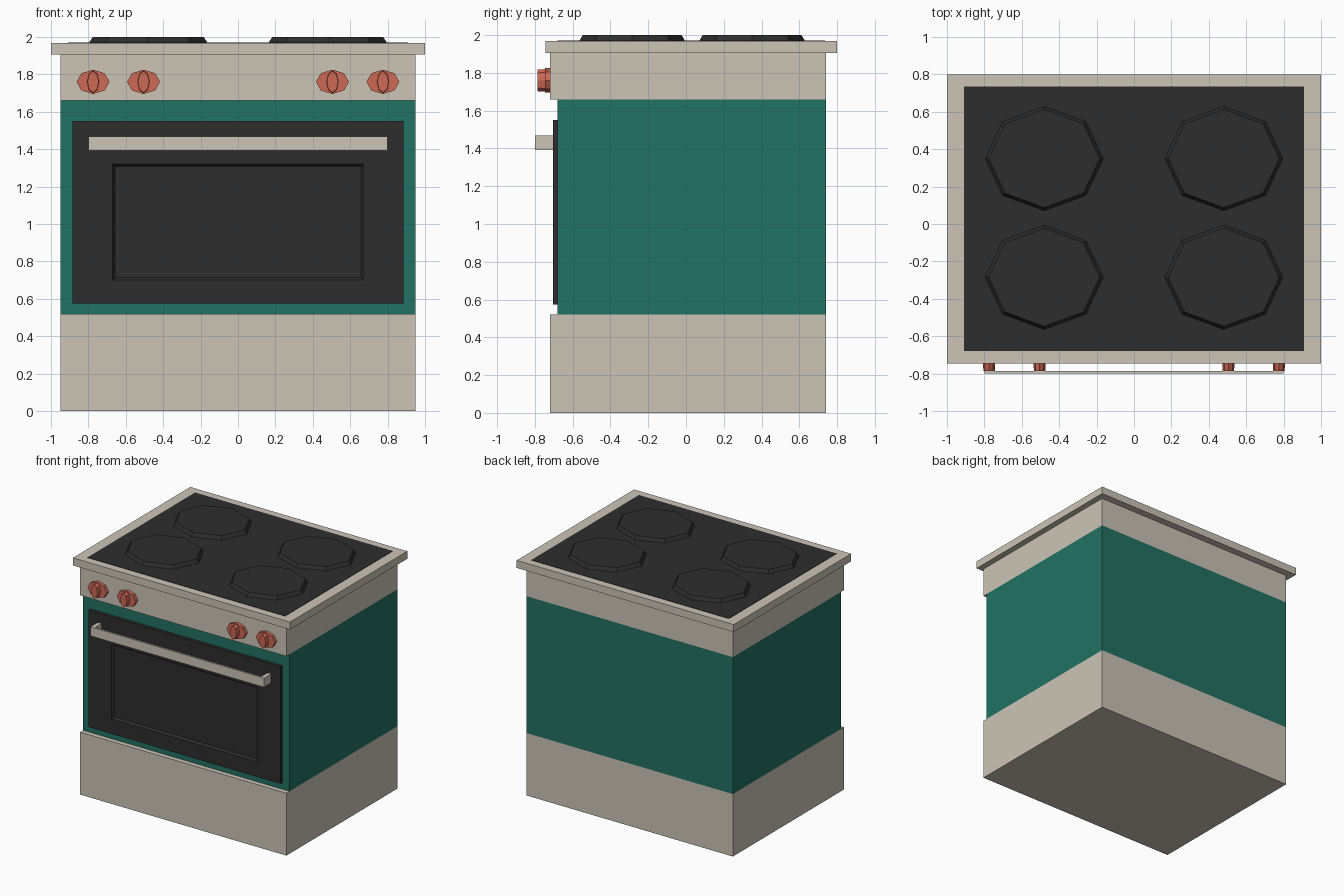
import bpy, bmesh
from math import cos, sin, pi

cube = bpy.data.objects.get("Cube")
if cube:
    bpy.data.objects.remove(cube, do_unlink=True)


def material(name, rgb):
    m = bpy.data.materials.new(name)
    m.use_nodes = True
    m.diffuse_color = (*rgb, 1)
    m.node_tree.nodes["Principled BSDF"].inputs["Base Color"].default_value = (*rgb, 1)
    return m


cream = material("cream", (0.60, 0.55, 0.47))
green = material("green", (0.016, 0.168, 0.125))
black = material("black", (0.027, 0.027, 0.027))
red = material("coral_red", (0.61, 0.138, 0.089))


def finish(name, bm, mat):
    bmesh.ops.recalc_face_normals(bm, faces=bm.faces)
    mesh = bpy.data.meshes.new(name)
    bm.to_mesh(mesh)
    bm.free()
    mesh.materials.append(mat)
    obj = bpy.data.objects.new(name, mesh)
    bpy.context.collection.objects.link(obj)
    return obj


def box_bm(x, y, z):
    bm = bmesh.new()
    bmesh.ops.create_cube(bm, size=1)
    for v in bm.verts:
        for i, (lo, hi) in enumerate((x, y, z)):
            v.co[i] = lo if v.co[i] < 0 else hi
    return bm


def box(name, x, y, z, mat):
    return finish(name, box_bm(x, y, z), mat)


def octagon(name, place, radii, start, end, taper, mat):
    """Eight-sided prism; place(u, v, depth) maps it into the model."""
    bm = bmesh.new()
    rings = []
    for depth, s in ((start, 1), (end, taper)):
        rings.append([bm.verts.new(place(radii[0] * s * cos(i * pi / 4),
                                         radii[1] * s * sin(i * pi / 4), depth))
                      for i in range(8)])
    for ring in rings:
        bm.faces.new(ring)
    for i in range(8):
        j = (i + 1) % 8
        bm.faces.new((rings[0][i], rings[0][j], rings[1][j], rings[1][i]))
    return finish(name, bm, mat)


# Cabinet
W = (-0.95, 0.95)
box("base_drawer", W, (-0.72, 0.74), (0, 0.52), cream)
box("oven_body", W, (-0.68, 0.74), (0.52, 1.66), green)
box("control_panel", W, (-0.72, 0.74), (1.66, 1.905), cream)
box("worktop", (-1, 1), (-0.745, 0.80), (1.905, 1.968), cream)
box("glass_hob", (-0.91, 0.91), (-0.68, 0.735), (1.964, 1.971), black)

# Oven door with a recessed window
bm = box_bm((-0.885, 0.885), (-0.705, -0.68), (0.575, 1.55))
front = min(bm.faces, key=lambda f: f.calc_center_median().y)
window = bmesh.ops.extrude_discrete_faces(bm, faces=[front])["faces"][0]
old = [e.verts[:] for e in front.edges] if front.is_valid else []
bm.free()
bm = box_bm((-0.885, 0.885), (-0.705, -0.68), (0.575, 1.55))
bm.faces.ensure_lookup_table()
front = min(bm.faces, key=lambda f: f.calc_center_median().y)
bmesh.ops.inset_region(bm, faces=[front], thickness=0.1)
for v in front.verts:
    v.co.x = 0.67 if v.co.x > 0 else -0.67
    v.co.z = 1.32 if v.co.z > 1 else 0.70
bmesh.ops.inset_region(bm, faces=[front], thickness=0.018, depth=-0.02)
finish("oven_door", bm, black)

# Door handle
box("handle_bar", (-0.80, 0.80), (-0.80, -0.785), (1.392, 1.468), cream)
for side, s in (("left", 1), ("right", -1)):
    box(f"handle_post_{side}", sorted((s * 0.765, s * 0.80)),
        (-0.786, -0.70), (1.392, 1.468), cream)

# Knobs and burners, mirrored on both sides
for side, s in (("left", 1), ("right", -1)):
    for pos, x in (("outer", 0.775), ("inner", 0.505)):
        def on_panel(u, v, d, cx=s * x):
            return (cx + u, d, 1.76 + v)
        octagon(f"knob_{pos}_{side}", on_panel, (0.088, 0.065), -0.715, -0.747, 1, red)
        octagon(f"knob_grip_{pos}_{side}", on_panel, (0.032, 0.06), -0.745, -0.785, 0.95, red)
    for pos, y in (("front", -0.285), ("back", 0.35)):
        def on_hob(u, v, d, cx=s * 0.48, cy=y):
            return (cx + u, cy + v, d)
        octagon(f"burner_{pos}_{side}", on_hob, (0.317, 0.28), 1.969, 2.0, 0.935, black)
